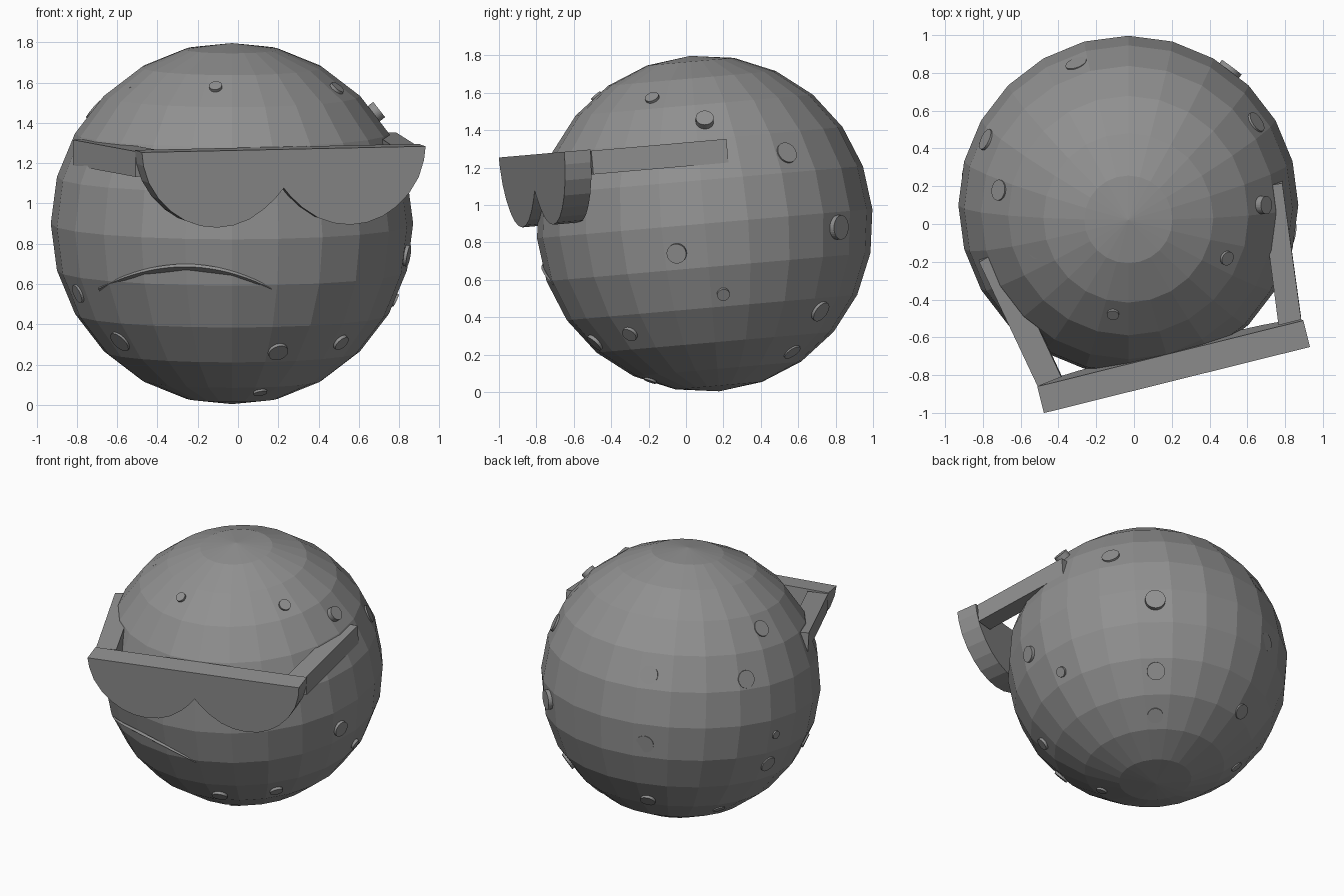
import bpy, bmesh, math
from mathutils import Vector, Matrix

if "Cube" in bpy.data.objects:
    bpy.data.objects.remove(bpy.data.objects["Cube"])

CENTER = Vector((-0.03, 0.10, 0.90))
R = 0.9
# the head and glasses share a small forward tilt
TILT = Matrix.Translation(CENTER) @ Matrix.Rotation(math.radians(5), 4, 'X')

dark = bpy.data.materials.new("dark_grey")
dark.diffuse_color = (0.28, 0.28, 0.28, 1)
dark.use_nodes = True
dark.node_tree.nodes["Principled BSDF"].inputs["Base Color"].default_value = dark.diffuse_color


def finish(name, bm, matrix=None):
    bmesh.ops.recalc_face_normals(bm, faces=bm.faces)
    mesh = bpy.data.meshes.new(name)
    bm.to_mesh(mesh)
    bm.free()
    mesh.materials.append(dark)
    ob = bpy.data.objects.new(name, mesh)
    bpy.context.collection.objects.link(ob)
    if matrix is not None:
        ob.matrix_world = matrix
    return ob


def prism(name, points, offset, matrix):
    """Extrude a closed planar outline along an offset vector."""
    bm = bmesh.new()
    face = bm.faces.new([bm.verts.new(p) for p in points])
    ext = bmesh.ops.extrude_face_region(bm, geom=[face])
    new = [g for g in ext['geom'] if isinstance(g, bmesh.types.BMVert)]
    bmesh.ops.translate(bm, vec=offset, verts=new)
    return finish(name, bm, matrix)


# head: faceted ball
bm = bmesh.new()
bmesh.ops.create_uvsphere(bm, u_segments=24, v_segments=12, radius=R)
finish("head", bm, TILT)

# spots: direction from the head centre, then disc radius
SPOTS = [
    (-.50, -.25, .70, .040), (-.08, -.57, .67, .032), (.52, -.28, .67, .038),
    (.71, 0, .55, .048), (.68, .44, .38, .058), (.54, .72, -.02, .065),
    (-.28, .76, .39, .058), (-.76, .35, .33, .058), (-.69, .08, .57, .055),
    (.87, -.15, -.16, .053), (.81, .10, -.38, .034), (.54, -.40, -.59, .042),
    (.45, .62, -.47, .058), (.33, .47, -.69, .050), (.23, -.59, -.64, .050),
    (.14, -.29, -.835, .034), (-.56, -.38, -.59, .058), (-.77, -.30, -.35, .048),
    (-.30, .84, -.07, .060), (-.217, .68, -.55, .050), (-.82, .19, -.32, .055),
    (-.875, .18, -.10, .028), (-.50, .29, -.68, .040),
]
# spots that stand out more, or sit lower, than the usual height
HEIGHT = {0: .889, 1: .905, 2: .905, 3: .925, 5: .913, 6: .891, 9: .905, 10: .905, 11: .905,
          12: .905, 14: .905, 15: .905, 18: .888, 19: .905}
for i, (x, y, z, r) in enumerate(SPOTS):
    d = Vector((x, y, z)).normalized()
    bm = bmesh.new()
    bmesh.ops.create_cone(bm, cap_ends=True, segments=32, radius1=r, radius2=r, depth=0.06)
    m = Matrix.Translation(CENTER + d * (HEIGHT.get(i, .898) - 0.03))
    m = m @ d.to_track_quat('Z', 'Y').to_matrix().to_4x4()
    finish(f"spot_{i + 1}", bm, m)

# glasses front: two joined lenses with a straight top, turned to one side
HALF, TOP = 0.726, 0.448
lens = [(0, TOP), (.008, .38), (.035, .295), (.085, .215), (.15, .150), (.22, .104), (.30, .075),
        (.385, .065), (.47, .075), (.55, .103), (.63, .156), (.69, .212)]
outline = lens + [(HALF, .255)] + [(2 * HALF - u, z) for u, z in reversed(lens)]
ang = math.radians(14)
along = Vector((math.cos(ang), math.sin(ang), 0))
back = Vector((-math.sin(ang), math.cos(ang), 0))
start = Vector((-0.447, -1.066, 0))
prism("glasses_lenses", [start + along * u + Vector((0, 0, z)) for u, z in outline],
      back * 0.145, TILT)

# glasses arms: plan outlines pushed into the head
ARMS = {
    "glasses_arm_left": [(-.51, -.86), (-.385, -.81), (-.70, -.13), (-.82, -.20)],
    "glasses_arm_right": [(.885, -.505), (.765, -.535), (.67, .20), (.785, .22)],
}
for name, plan in ARMS.items():
    prism(name, [(x + 0.03, y - 0.065, 0.441) for x, y in plan], Vector((0, 0, -0.127)), TILT)

# mouth: thin frowning strip pointing forward and up out of the head
UP = Vector((.17, .576, .80))
OUT = Vector((-.23, -.766, .60))
bm = bmesh.new()
rings = []
N = 20
for i in range(N + 1):
    t = 2 * i / N - 1
    x = -0.225 + 0.43 * t
    z = -0.228 - 0.114 * t * t
    p = Vector((x, -math.sqrt(.88 ** 2 - x * x - z * z), z))
    h = 0.004 + 0.005 * (1 - t * t)
    rings.append([bm.verts.new(p + OUT * o + UP * s * h)
                  for o, s in ((-.04, 1), (.034, 1), (.034, -1), (-.04, -1))])
for a, b in zip(rings, rings[1:]):
    for k in range(4):
        bm.faces.new((a[k], a[(k + 1) % 4], b[(k + 1) % 4], b[k]))
bm.faces.new(rings[0])
bm.faces.new(rings[-1])
finish("mouth", bm, Matrix.Translation(CENTER))
